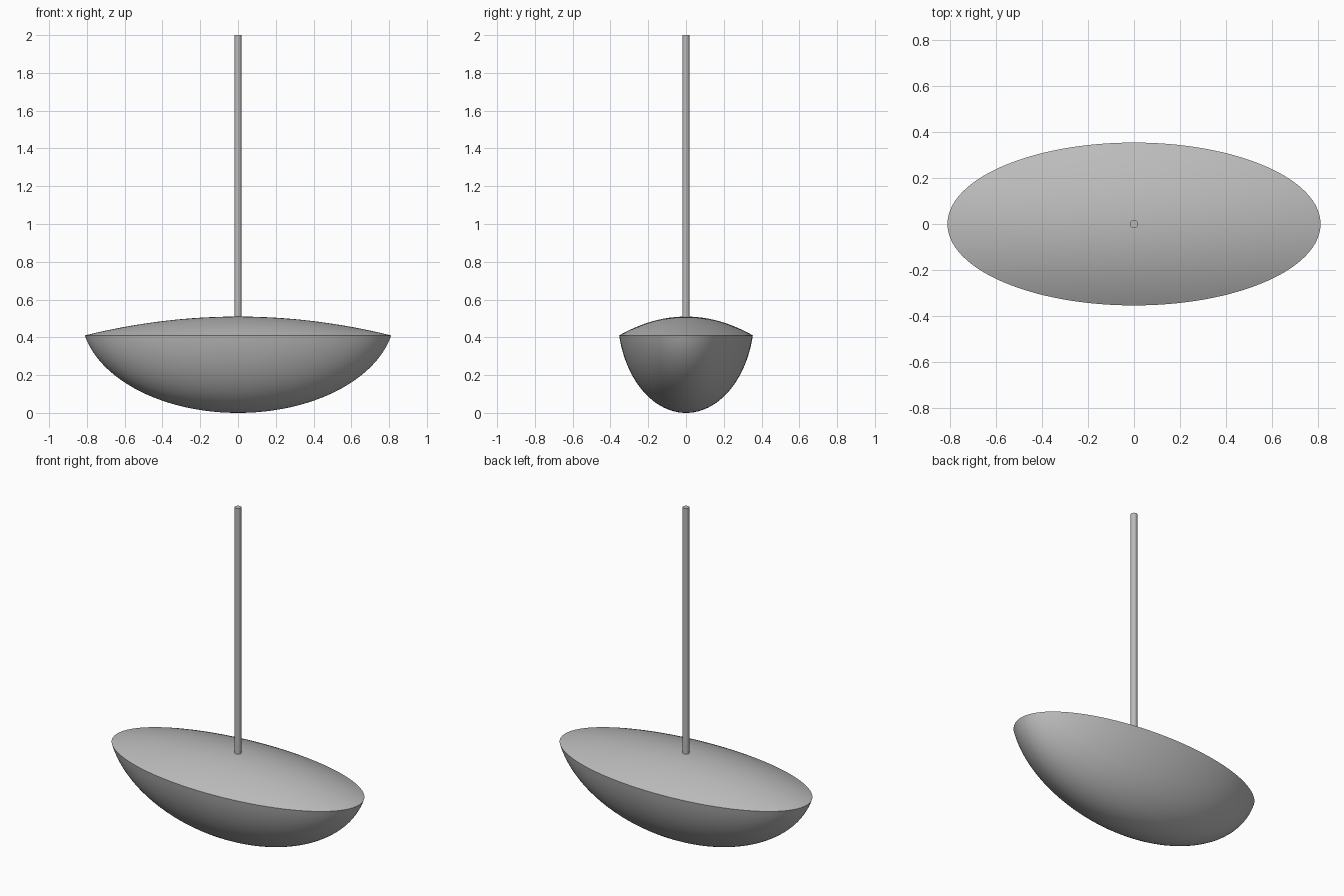
import bpy
import bmesh
import math

cube = bpy.data.objects.get("Cube")
if cube:
    bpy.data.objects.remove(cube, do_unlink=True)

grey = bpy.data.materials.new("mid_grey")
grey.use_nodes = True
colour = (0.5, 0.5, 0.5, 1)
grey.diffuse_color = colour
grey.node_tree.nodes["Principled BSDF"].inputs["Base Color"].default_value = colour

HALF_X, HALF_Y = 0.811, 0.354
RIM, TOP = 0.41, 0.51
SEGMENTS, STEPS = 128, 24


def finish(bm, name):
    bmesh.ops.recalc_face_normals(bm, faces=bm.faces)
    mesh = bpy.data.meshes.new(name)
    bm.to_mesh(mesh)
    bm.free()
    obj = bpy.data.objects.new(name, mesh)
    bpy.context.collection.objects.link(obj)
    mesh.materials.append(grey)
    bpy.ops.object.select_all(action='DESELECT')
    obj.select_set(True)
    bpy.context.view_layer.objects.active = obj
    bpy.ops.object.shade_smooth_by_angle(angle=math.radians(30))
    return obj


# Hull: elliptical bowl below a sharp rim, shallow domed deck above
centre = 0.52
rim_angle = math.acos(1 - RIM / centre)
profile = []
for i in range(1, STEPS + 1):
    a = rim_angle * i / STEPS
    profile.append((math.sin(a) / math.sin(rim_angle), centre * (1 - math.cos(a))))
for i in range(STEPS - 1, 0, -1):
    r = i / STEPS
    profile.append((r, RIM + (TOP - RIM) * (1 - r * r)))

bm = bmesh.new()
rings = []
for r, z in profile:
    ring = []
    for s in range(SEGMENTS):
        t = math.tau * s / SEGMENTS
        ring.append(bm.verts.new((HALF_X * r * math.cos(t), HALF_Y * r * math.sin(t), z)))
    rings.append(ring)
bottom = bm.verts.new((0, 0, 0))
crown = bm.verts.new((0, 0, TOP))
for s in range(SEGMENTS):
    n = (s + 1) % SEGMENTS
    for low, high in zip(rings, rings[1:]):
        bm.faces.new((low[s], low[n], high[n], high[s]))
    bm.faces.new((bottom, rings[0][n], rings[0][s]))
    bm.faces.new((crown, rings[-1][s], rings[-1][n]))
finish(bm, "hull")

# Mast: slim round pole standing on the deck
foot, tip = 0.45, 2.0
bm = bmesh.new()
bmesh.ops.create_cone(bm, cap_ends=True, segments=32, radius1=0.0185,
                      radius2=0.0185, depth=tip - foot)
bmesh.ops.translate(bm, verts=bm.verts, vec=(0, 0, (foot + tip) / 2))
finish(bm, "mast")
